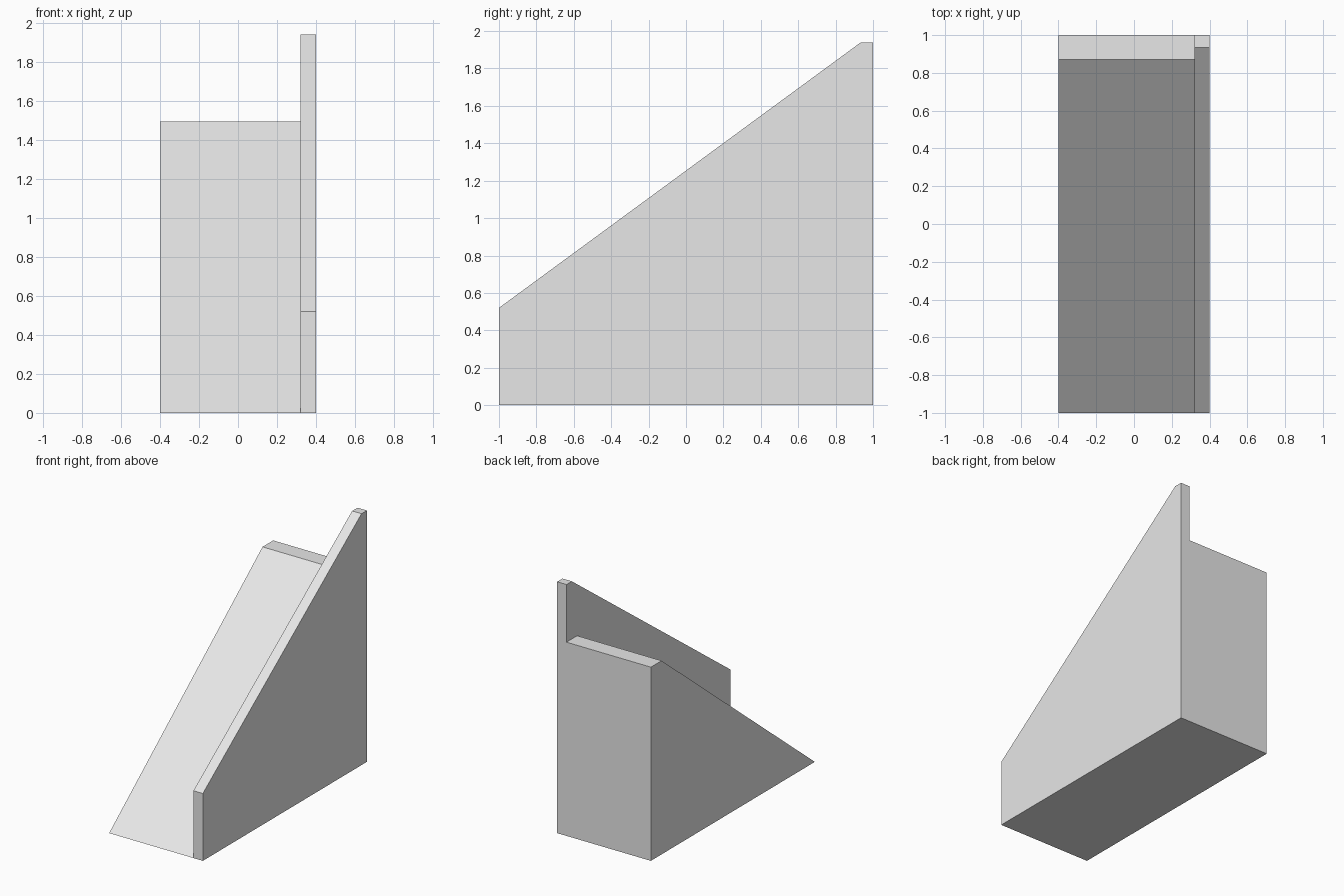
import bpy
import bmesh

cube = bpy.data.objects.get("Cube")
if cube:
    bpy.data.objects.remove(cube, do_unlink=True)

grey = bpy.data.materials.new("light grey")
grey.use_nodes = True
colour = (0.8, 0.8, 0.8, 1)
grey.diffuse_color = colour
grey.node_tree.nodes["Principled BSDF"].inputs["Base Color"].default_value = colour


def extrude_profile(name, profile, x0, x1):
    """Solid made by sweeping a (y, z) side profile from x0 to x1."""
    bm = bmesh.new()
    face = bm.faces.new([bm.verts.new((x0, y, z)) for y, z in profile])
    swept = bmesh.ops.extrude_face_region(bm, geom=[face])["geom"]
    verts = [v for v in swept if isinstance(v, bmesh.types.BMVert)]
    bmesh.ops.translate(bm, verts=verts, vec=(x1 - x0, 0, 0))
    bmesh.ops.recalc_face_normals(bm, faces=bm.faces)
    mesh = bpy.data.meshes.new(name)
    bm.to_mesh(mesh)
    bm.free()
    mesh.materials.append(grey)
    obj = bpy.data.objects.new(name, mesh)
    bpy.context.collection.objects.link(obj)
    return obj


# Sloping wedge with a narrow flat landing at the back
extrude_profile("ramp", [(-1, 0), (1, 0), (1, 1.495), (0.87, 1.495)], -0.4, 0.32)

# Thin parapet along the left edge, parallel to the slope
extrude_profile("side_wall", [(-1, 0), (1, 0), (1, 1.94), (0.935, 1.94), (-1, 0.52)],
                0.32, 0.4)
